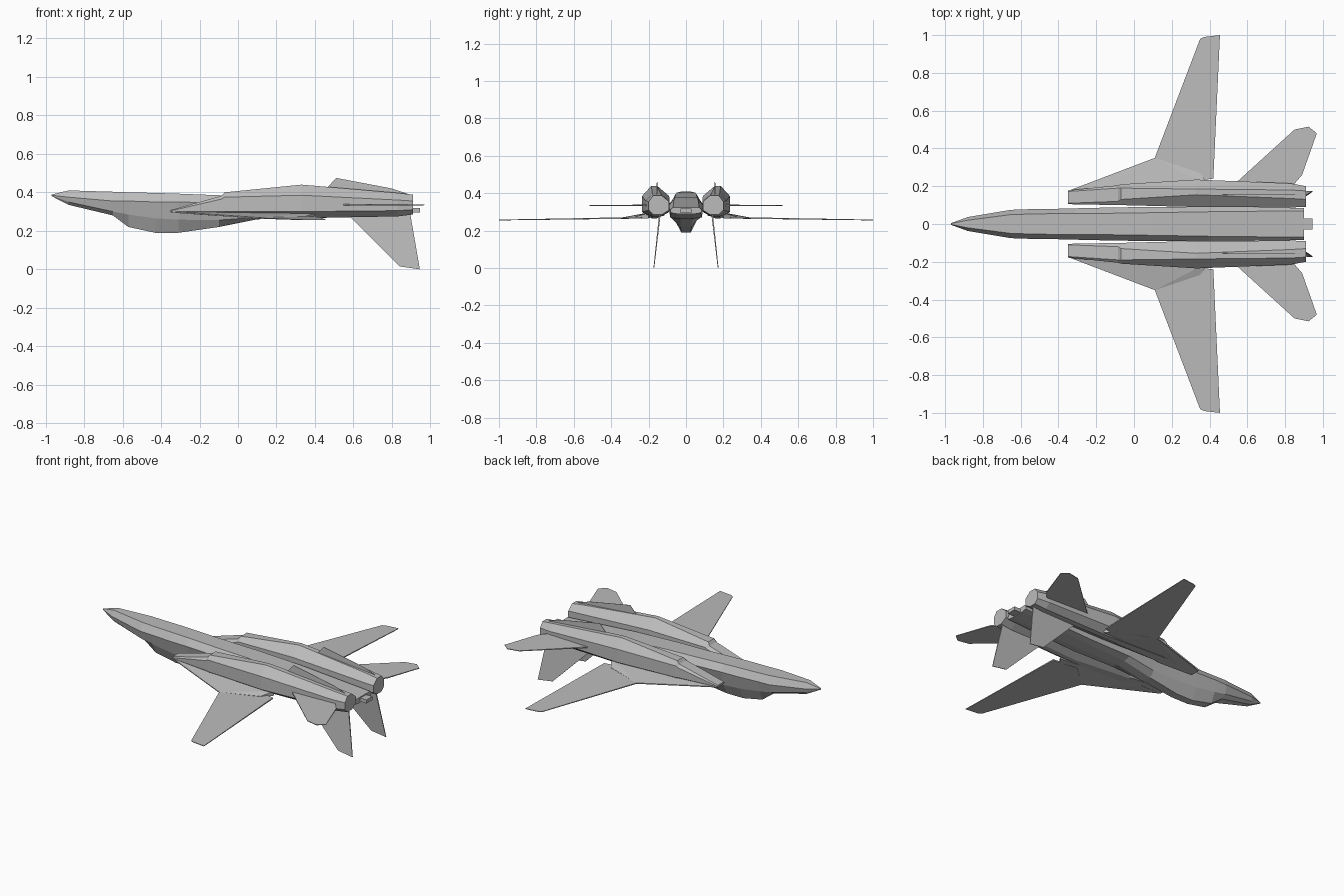
import bpy, bmesh
from mathutils import Vector

grey = bpy.data.materials.new("airframe_grey")
grey.diffuse_color = (0.5, 0.5, 0.5, 1)


def finish(name, bm):
    bmesh.ops.recalc_face_normals(bm, faces=bm.faces)
    bmesh.ops.triangulate(bm, faces=[f for f in bm.faces if len(f.verts) > 4])
    me = bpy.data.meshes.new(name)
    bm.to_mesh(me)
    bm.free()
    me.materials.append(grey)
    ob = bpy.data.objects.new(name, me)
    bpy.context.collection.objects.link(ob)


def loft(name, rings):
    """Skin a list of closed rings and cap both ends."""
    bm = bmesh.new()
    vs = [[bm.verts.new(p) for p in r] for r in rings]
    n = len(vs[0])
    for a, b in zip(vs, vs[1:]):
        for i in range(n):
            j = (i + 1) % n
            bm.faces.new((a[i], a[j], b[j], b[i]))
    bm.faces.new(vs[0])
    bm.faces.new(vs[-1])
    finish(name, bm)


def plate(name, pts, axis, side):
    """Thin surface: points are x, y, z, half thickness along axis."""
    d = Vector(axis)
    rings = [[Vector((x, y * side, z)) + d * t * s for x, y, z, t in pts] for s in (-1, 1)]
    loft(name, rings)


# Fuselage with canopy bulge below: x, top(w,z), side(w,z), lower(w,z), bottom(w,z)
body = [
    (-.97, .002, .388, .004, .385, .003, .383, .002, .381),
    (-.88, .02, .41, .037, .375, .03, .35, .015, .335),
    (-.65, .05, .403, .075, .355, .06, .30, .03, .28),
    (-.57, .052, .40, .078, .355, .06, .285, .03, .22),
    (-.43, .055, .397, .08, .35, .06, .265, .025, .19),
    (-.31, .055, .393, .083, .35, .06, .258, .025, .19),
    (-.10, .057, .385, .088, .345, .06, .256, .03, .22),
    (.10, .06, .38, .09, .34, .08, .27, .03, .26),
    (.40, .065, .365, .092, .335, .085, .27, .04, .265),
    (.90, .07, .325, .085, .31, .08, .295, .05, .29),
]
rings = []
for x, *v in body:
    half = list(zip(v[::2], v[1::2]))
    rings.append([(x, w, z) for w, z in half] + [(x, -w, z) for w, z in reversed(half)])
loft("fuselage", rings)

# Small tail block between the nozzles
loft("tail_block", [[(x, -.03, .295), (x, .03, .295), (x, .03, .318), (x, -.03, .318)]
                    for x in (.88, .945)])

# Engine nacelle: x, top inner y, top outer y, top z, outer y, high z, low z, bottom z, inner y
nacelle = [
    (-.35, .11, .172, .308, .178, .304, .30, .295, .105),
    (-.085, .12, .19, .382, .205, .365, .30, .278, .10),
    (-.07, .13, .19, .40, .21, .375, .30, .277, .10),
    (.33, .155, .185, .44, .235, .385, .30, .266, .09),
    (.83, .135, .18, .397, .215, .36, .305, .275, .088),
    (.91, .13, .175, .388, .20, .355, .31, .285, .09),
]

for side, tag in ((1, "left"), (-1, "right")):
    loft("nacelle_" + tag, [
        [(x, y * side, z) for y, z in ((ti, zt), (to, zt), (yo, zh), (yo, zl),
                                       (to, zb), (ti, zb), (yi, zl), (yi, zh))]
        for x, ti, to, zt, yo, zh, zl, zb, yi in nacelle])
    # Fixed wing root and swept outer wing
    plate("wing_glove_" + tag, [
        (-.35, .175, .298, .003), (.11, .35, .266, .003), (.35, .27, .269, .005),
        (.40, .20, .28, .014), (-.20, .16, .294, .010)], (0, 0, 1), side)
    plate("wing_" + tag, [
        (.11, .35, .266, .003), (.35, .98, .257, .002), (.37, .99, .257, .002),
        (.455, 1.0, .257, .002), (.42, .24, .269, .004), (.25, .22, .27, .005)],
        (0, 0, 1), side)
    # Horizontal stabiliser
    plate("stabiliser_" + tag, [
        (.52, .20, .335, .004), (.85, .50, .335, .002), (.925, .515, .335, .002),
        (.968, .48, .335, .002), (.89, .26, .335, .003), (.83, .19, .335, .004)],
        (0, 0, 1), side)
    # Vertical fin hanging below, splayed outward
    plate("fin_" + tag, [
        (.57, .14, .285, .004), (.84, .17, .015, .002), (.945, .172, .0, .002),
        (.895, .14, .29, .004)], (0, 1, 0), side)
    # Shallow keel fin on top of the nacelle
    plate("keel_fin_" + tag, [
        (.46, .155, .42, .002), (.51, .155, .475, .001), (.80, .155, .42, .001),
        (.90, .155, .386, .002), (.80, .155, .38, .002)], (0, 1, 0), side)
